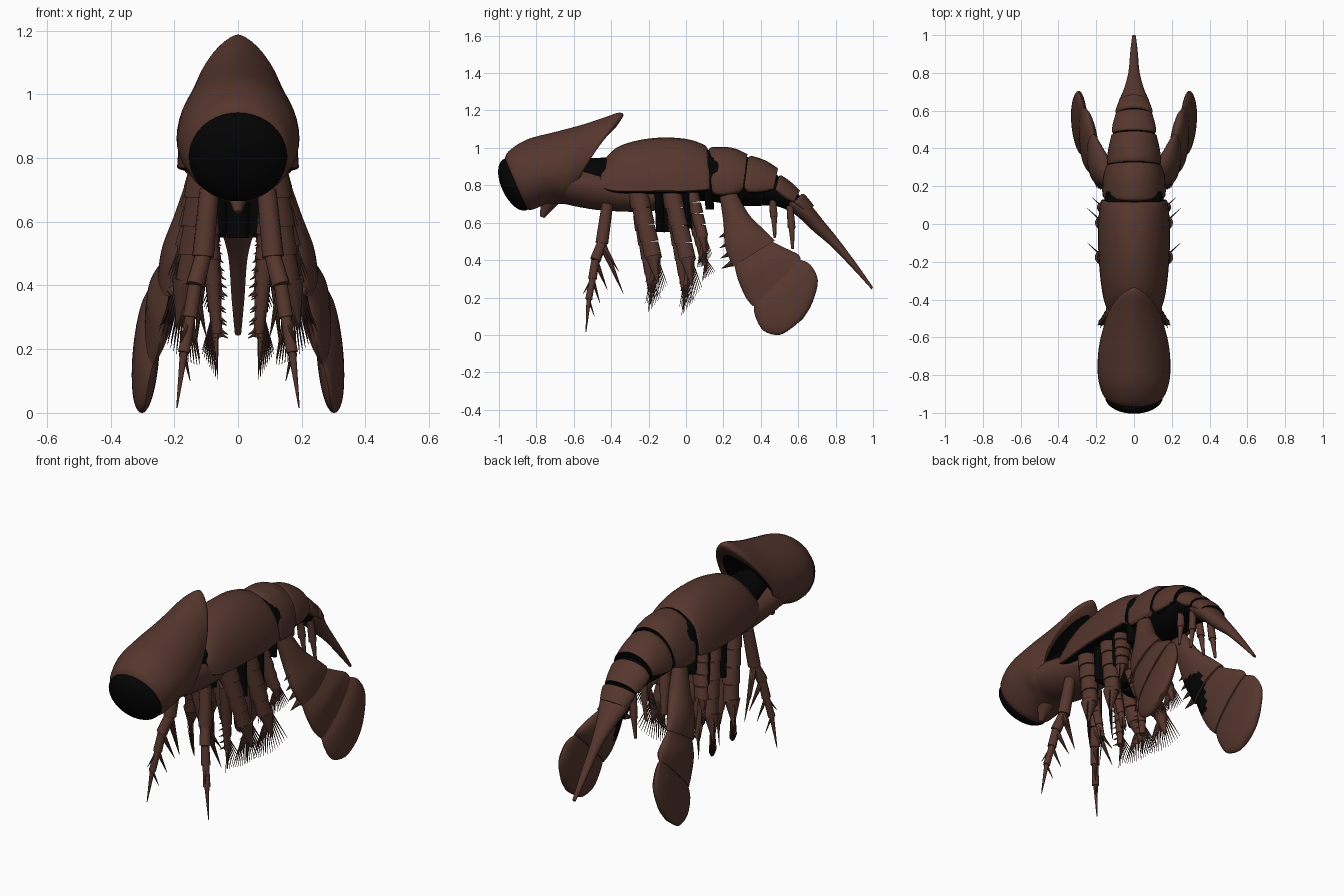
import bpy, bmesh, math
from mathutils import Vector

if "Cube" in bpy.data.objects:
    bpy.data.objects.remove(bpy.data.objects["Cube"])


def material(name, rgb):
    m = bpy.data.materials.new(name)
    m.use_nodes = True
    m.diffuse_color = (*rgb, 1)
    m.node_tree.nodes["Principled BSDF"].inputs["Base Color"].default_value = (*rgb, 1)
    return m


BROWN = material("shell brown", (0.092, 0.037, 0.027))
BLACK = material("black", (0.001, 0.001, 0.001))


def finish(bm, name, mats=(BROWN,), mirror=False, dark=None):
    """Turn a bmesh into an object, smooth except at sharp edges; dark(face) picks the second colour."""
    bmesh.ops.recalc_face_normals(bm, faces=bm.faces)
    bm.normal_update()
    for f in bm.faces:
        f.smooth = True
        if dark and dark(f):
            f.material_index = 1
    for e in bm.edges:
        e.smooth = not e.is_manifold or e.calc_face_angle(0) < 0.75
    me = bpy.data.meshes.new(name)
    bm.to_mesh(me)
    bm.free()
    for m in mats:
        me.materials.append(m)
    ob = bpy.data.objects.new(name, me)
    bpy.context.collection.objects.link(ob)
    if mirror:
        ob.modifiers.new("mirror", "MIRROR").use_mirror_merge = False
    return ob


def spline(rows, steps):
    """Smooth curve through rows of equal length."""
    out = []
    for i in range(len(rows) - 1):
        a, b, c, d = (rows[max(0, min(len(rows) - 1, i + k))] for k in (-1, 0, 1, 2))
        for s in range(steps):
            t = s / steps
            out.append([q + t / 2 * (r - p + t * (2 * p - 5 * q + 4 * r - w + t * (3 * (q - r) + w - p)))
                        for p, q, r, w in zip(a, b, c, d)])
    return out + [list(rows[-1])]


def loft(bm, rows, sides=32, steps=4, c0=.5, c1=.5, peak=1, bow=0):
    """Rows are x, upper y z, lower y z, half width; c is the height of the widest point. Returns the last cap."""
    rows = spline(rows, steps)
    rings = []
    for i, (x, ya, za, yb, zb, w) in enumerate(rows):
        u = i / (len(rows) - 1)
        c = c0 + (c1 - c0) * u
        ring = []
        for j in range(sides):
            a = 2 * math.pi * j / sides
            s, h = math.sin(a), math.cos(a)
            k = c + h * (1 - c if h > 0 else c)
            dx = math.copysign(abs(s) ** (1 + (peak - 1) * u if h > 0 else 1), s) * max(w, 0.002)
            ring.append(bm.verts.new((x + dx, yb + (ya - yb) * k - bow * u * s * s, zb + (za - zb) * k)))
        rings.append(ring)
    for r, s in zip(rings, rings[1:]):
        for j in range(sides):
            n = (j + 1) % sides
            bm.faces.new((r[j], r[n], s[n], s[j]))
    bm.faces.new(rings[0])
    return bm.faces.new(rings[-1])


def shell(name, rows, mats=(BROWN,), mirror=False, dark=None, **kw):
    bm = bmesh.new()
    loft(bm, rows, **kw)
    return finish(bm, name, mats, mirror, dark)


def armour(name, rows, c):
    """Body plate with black ends and a black flat belly."""
    shell(name, rows, (BROWN, BLACK), dark=lambda f: len(f.verts) > 4 or f.normal.z < -.85, c0=c, c1=c)


def spike(bm, a, b, r1, r2=0.001, sides=8):
    a, b = Vector(a), Vector(b)
    d = b - a
    m = d.to_track_quat("Z", "Y").to_matrix().to_4x4()
    m.translation = (a + b) / 2
    bmesh.ops.create_cone(bm, cap_ends=True, segments=sides, radius1=r1, radius2=r2, depth=d.length, matrix=m)


# Head hood: brown rim turned inward around a hollow black back
bm = bmesh.new()
cap = loft(bm, [(0, -.97, .93, -.85, .67, .15), (0, -.95, .98, -.82, .67, .17),
                (0, -.85, 1.045, -.77, .69, .19), (0, -.7, 1.085, -.7, .71, .192),
                (0, -.55, 1.125, -.64, .7, .182), (0, -.43, 1.165, -.6, .72, .165),
                (0, -.36, 1.188, -.59, .74, .158), (0, -.335, 1.172, -.58, .76, .152),
                (0, -.375, 1.11, -.575, .79, .132)],
           sides=48, c1=.28, peak=1.45, bow=.045)
cap.material_index = 1
hub = bmesh.ops.poke(bm, faces=[cap])["verts"][0]
hub.co.y -= .08
for f in hub.link_faces:
    f.material_index = 1
finish(bm, "head_hood", (BROWN, BLACK))

# Large front eye
bpy.ops.mesh.primitive_uv_sphere_add(segments=40, ring_count=20, location=(0, -.912, .804), rotation=(.43, 0, 0))
eye = bpy.context.object
eye.name = "eye"
eye.scale = (.154, .075, .15)
eye.data.materials.append(BLACK)
bpy.ops.object.shade_smooth()

# Mouth bump below the head
bm = bmesh.new()
spike(bm, (0, -.73, .72), (0, -.77, .63), .05, .012, 12)
finish(bm, "mouth")

# Dark inner body and brown neck and underside
shell("inner_body", [(0, -.62, .95, -.6, .78, .1), (0, -.4, .95, -.4, .76, .125), (0, 0, 1, 0, .72, .15),
                     (0, .12, .99, .12, .715, .156), (0, .33, .95, .3, .69, .132), (0, .5, .845, .47, .69, .103),
                     (0, .62, .735, .56, .66, .075)], (BLACK,))
shell("underside", [(0, -.8, .9, -.78, .69, .12), (0, -.68, .92, -.66, .7, .16), (0, -.56, .9, -.58, .685, .16),
                    (0, -.42, .88, -.44, .665, .145), (0, -.2, .82, -.2, .66, .115), (0, .05, .8, 0, .7, .09)], c0=.6)

# Carapace and abdomen rings
armour("carapace", [(0, -.45, .92, -.46, .785, .14), (0, -.38, .995, -.39, .755, .163),
                    (0, -.28, 1.035, -.27, .75, .18), (0, -.14, 1.055, -.12, .75, .19),
                    (0, 0, 1.048, 0, .75, .19), (0, .09, 1.02, .105, .76, .18), (0, .115, .998, .13, .77, .17)], .07)
armour("abdomen_ring_1", [(0, .122, .99, .138, .76, .158), (0, .145, 1.005, .165, .73, .168),
                          (0, .25, 1, .25, .735, .164), (0, .328, .967, .303, .765, .147)], .12)
armour("abdomen_ring_2", [(0, .334, .952, .309, .77, .139), (0, .36, .955, .335, .745, .144),
                          (0, .43, .93, .4, .75, .135), (0, .492, .89, .465, .765, .12)], .15)
armour("abdomen_ring_3", [(0, .498, .85, .473, .76, .11), (0, .515, .85, .49, .745, .117),
                          (0, .57, .81, .53, .715, .11), (0, .609, .77, .57, .7, .098)], .25)
armour("abdomen_ring_4", [(0, .614, .75, .57, .7, .09), (0, .635, .75, .585, .685, .098),
                          (0, .685, .69, .63, .65, .08)], .3)
shell("tail_spine", [(0, .6, .74, .48, .72, .08), (0, .665, .695, .6, .63, .085), (0, .735, .61, .68, .555, .055),
                     (0, .82, .505, .78, .47, .03), (0, .92, .37, .9, .345, .02), (0, 1, .255, .993, .243, .01)])


# Jointed paddles, dark on the inner front near the first joint
def inner_joint(f):
    p = f.calc_center_median()
    return f.normal.x < -.3 and p.y < .36 and .28 < p.z < .5


shell("paddle_base", [(.12, .18, .74, .27, .76, .035), (.15, .2, .6, .34, .64, .05),
                      (.19, .21, .47, .42, .56, .048), (.215, .25, .365, .475, .505, .036)],
      (BROWN, BLACK), True, inner_joint, steps=8)
shell("paddle_middle", [(.215, .258, .375, .46, .5, .024), (.235, .28, .29, .54, .46, .045),
                        (.25, .32, .2, .6, .43, .04), (.265, .358, .153, .614, .403, .028)],
      (BROWN, BLACK), True, inner_joint, steps=8)
shell("paddle_blade", [(.265, .362, .162, .61, .402, .02), (.28, .37, .1, .665, .375, .036),
                       (.293, .415, .022, .705, .29, .039), (.303, .5, 0, .675, .17, .029),
                       (.31, .57, .04, .625, .085, .01)], mirror=True)
bm = bmesh.new()
for i in range(4):
    y, z = .235 + .005 * i, .55 - .055 * i
    spike(bm, (.175 + .01 * i, y, z), (.165 + .01 * i, y - .06, z - .03), .018)
finish(bm, "paddle_thorns", mirror=True)

# Long front legs: swollen joints with side prongs
joints = [(.09, -.42, .7), (.11, -.45, .49), (.135, -.485, .4), (.15, -.5, .3), (.17, -.52, .19), (.192, -.535, .015)]
bm = bmesh.new()
for i, (a, b) in enumerate(zip(joints, joints[1:])):
    r = .034 - .005 * i
    spike(bm, a, b, r * .9, r if i < 4 else .002, 12)
for at, tip, r in ((1, (.13, -.335, .22), .022), (1, (.15, -.36, .34), .018), (2, (.1, -.42, .24), .017),
                   (3, (.12, -.46, .17), .012), (3, (.18, -.55, .22), .01), (4, (.15, -.49, .1), .008)):
    spike(bm, joints[at], tip, r)
finish(bm, "front_leg", mirror=True)


# Swimming legs: stacked plates, toothed inner branch, outer branch with a flat bristle fan
def swimming_leg(name, y, s, r):
    bm = bmesh.new()
    for i in range(4):
        z, c, x = .77 - .09 * s * i, y + .022 * s * i, .1 + .015 * i
        g, w = r * (1 - .05 * i), .056 - .006 * i
        end = z - .095 * s
        loft(bm, [(x, c - g, z, c + g, z, w * .95), (x + .014, c - g + .02 * s, end, c + g + .02 * s, end + .01, w)],
             sides=20, steps=1)
    root = Vector((.165, y + .085 * s, .42 + .35 * (1 - s)))
    out = Vector((.74, .68, 0))
    spike(bm, root, root + (out * .035 + Vector((0, 0, -.14))) * s, r * .8, .004, 12)
    for i in range(15):
        u = i / 14
        a = root + (out * .04 * (u - .3) + Vector((0, 0, -.08 * (1 - u)))) * s
        b = root + (out * (.17 * u - .06) + Vector((0, 0, -.25 + .1 * u * u))) * s
        spike(bm, a, b, .005, .001, 5)
    # inner branch
    path = [Vector((.1 - .007 * i, y + .012 + .012 * i, .64 - .078 * s * i)) for i in range(6)]
    for i, (a, b) in enumerate(zip(path, path[1:])):
        spike(bm, a, b, .035 - .004 * i, .037 - .005 * i, 10)
        for k in (.3, .8):
            t = a.lerp(b, k)
            spike(bm, t, t + Vector((-.035, -.02, -.02)), .01, sides=6)
    for i in range(9):
        a = path[-2].lerp(path[-1], i / 8)
        spike(bm, a, a + Vector((.04 - .005 * i, .065 - .01 * i, -.13 * s)), .005, .001, 5)
    finish(bm, name, mirror=True)


for n, (y, s, r) in enumerate(((-.26, 1, .054), (-.08, 1.03, .053), (.03, .68, .036))):
    swimming_leg(f"swimming_leg_{n + 1}", y, s, r)

# Dark flaps behind the legs and small limbs under the abdomen
bm = bmesh.new()
for y, z in ((-.145, .55), (.005, .57), (.12, .67)):
    loft(bm, [(.095, y - .025, .78, y + .025, .78, .06), (.095, y - .015, z, y + .03, z, .058)], sides=20, steps=1)
spike(bm, (.005, -.1, .75), (.005, -.09, .55), .035, .03, 12)
finish(bm, "leg_flaps", (BLACK,), True)
bm = bmesh.new()
for y, z in ((.46, .75), (.555, .69)):
    spike(bm, (.06, y, z), (.07, y + .01, z - .12), .018, .021, 10)
    spike(bm, (.07, y + .01, z - .11), (.085, y + .015, z - .23), .017, .007, 10)
finish(bm, "rear_limbs", mirror=True)
